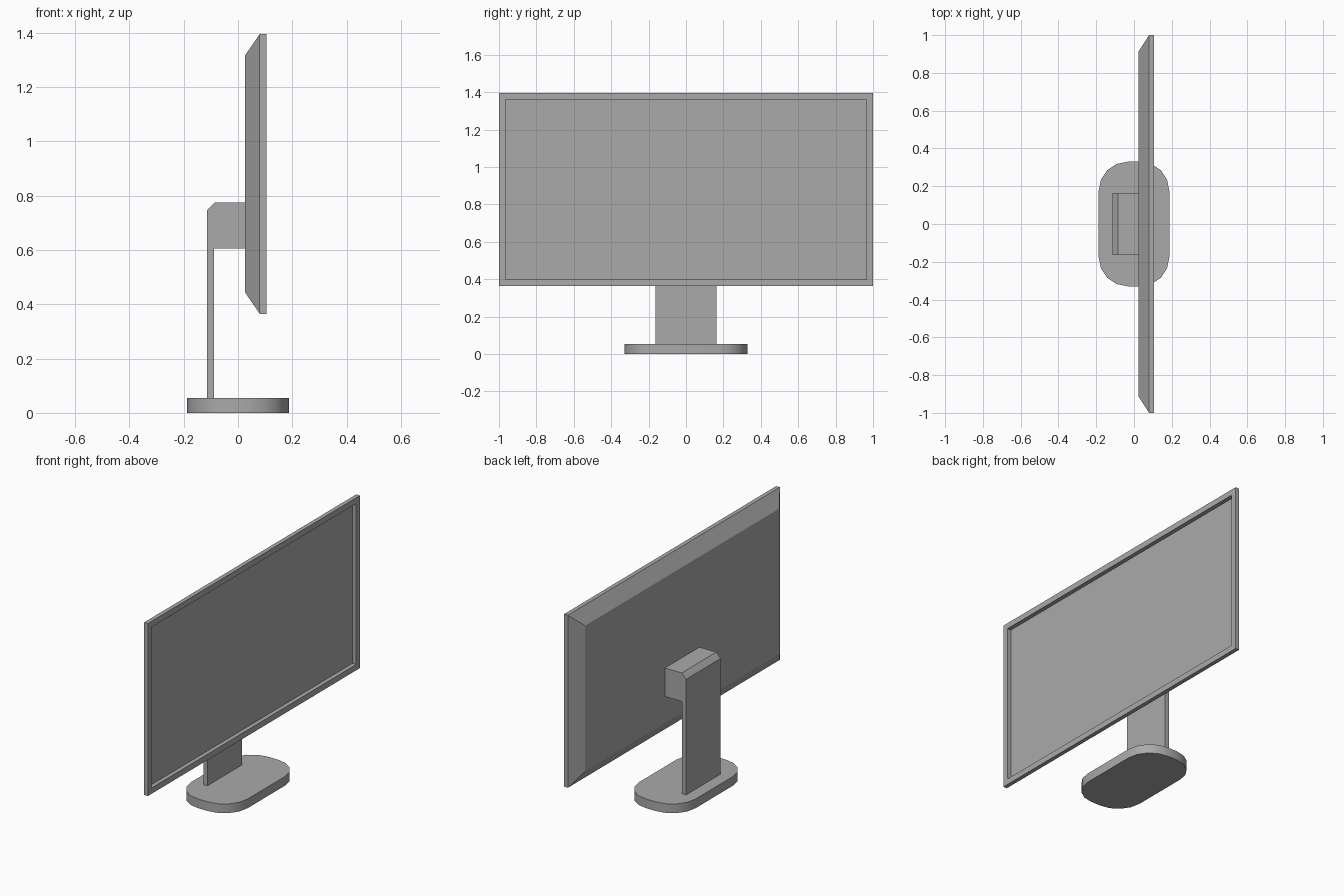
import bpy, bmesh
from math import radians
from mathutils import Vector

cube = bpy.data.objects.get("Cube")
if cube:
    bpy.data.objects.remove(cube)

grey = bpy.data.materials.new("plain grey")
grey.use_nodes = True
grey.diffuse_color = (0.4, 0.4, 0.4, 1)
grey.node_tree.nodes["Principled BSDF"].inputs["Base Color"].default_value = (0.4, 0.4, 0.4, 1)


def finish(name, bm):
    """Turn a bmesh into a named grey object."""
    bmesh.ops.recalc_face_normals(bm, faces=bm.faces)
    mesh = bpy.data.meshes.new(name)
    bm.to_mesh(mesh)
    bm.free()
    mesh.materials.append(grey)
    obj = bpy.data.objects.new(name, mesh)
    bpy.context.collection.objects.link(obj)
    return obj


def extrude_profile(points, offset):
    """Solid made by sweeping a flat outline along an offset."""
    bm = bmesh.new()
    face = bm.faces.new([bm.verts.new(p) for p in points])
    ext = bmesh.ops.extrude_face_region(bm, geom=[face], use_keep_orig=True)
    moved = [v for v in ext["geom"] if isinstance(v, bmesh.types.BMVert)]
    bmesh.ops.translate(bm, verts=moved, vec=Vector(offset))
    return bm


# Screen housing: rectangular rings from the sloped back to the recessed display
MID_Z = 0.88
rings = [  # x, half width, half height
    (0.025, 0.915, 0.435),
    (0.08, 1.0, 0.515),
    (0.105, 1.0, 0.515),
    (0.105, 0.965, 0.48),
    (0.08, 0.965, 0.48),
]
bm = bmesh.new()
loops = [[bm.verts.new((x, sy * w, MID_Z + sz * h))
          for sy, sz in ((-1, -1), (1, -1), (1, 1), (-1, 1))]
         for x, w, h in rings]
for a, b in zip(loops, loops[1:]):
    for i in range(4):
        j = (i + 1) % 4
        bm.faces.new((a[i], a[j], b[j], b[i]))
bm.faces.new(loops[0])
bm.faces.new(loops[-1])
finish("screen_housing", bm)

# Stand: upright plate with a chamfered arm reaching the housing
side = [(-0.115, 0.05), (-0.088, 0.05), (-0.088, 0.605), (0.025, 0.605),
        (0.025, 0.775), (-0.086, 0.775), (-0.115, 0.745)]
finish("stand_post", extrude_profile([(x, -0.163, z) for x, z in side], (0, 0.326, 0)))

# Foot: slab with rounded upright corners
bm = extrude_profile([(sx * 0.187, sy * 0.33, 0)
                      for sx, sy in ((-1, -1), (1, -1), (1, 1), (-1, 1))], (0, 0, 0.055))
corners = [e for e in bm.edges if abs(e.verts[0].co.z - e.verts[1].co.z) > 0.01]
bmesh.ops.bevel(bm, geom=corners, offset=0.155, offset_type='OFFSET',
                segments=4, profile=0.5, affect='EDGES')
foot = finish("foot", bm)
bpy.ops.object.select_all(action='DESELECT')
foot.select_set(True)
bpy.context.view_layer.objects.active = foot
bpy.ops.object.shade_smooth_by_angle(angle=radians(30))
